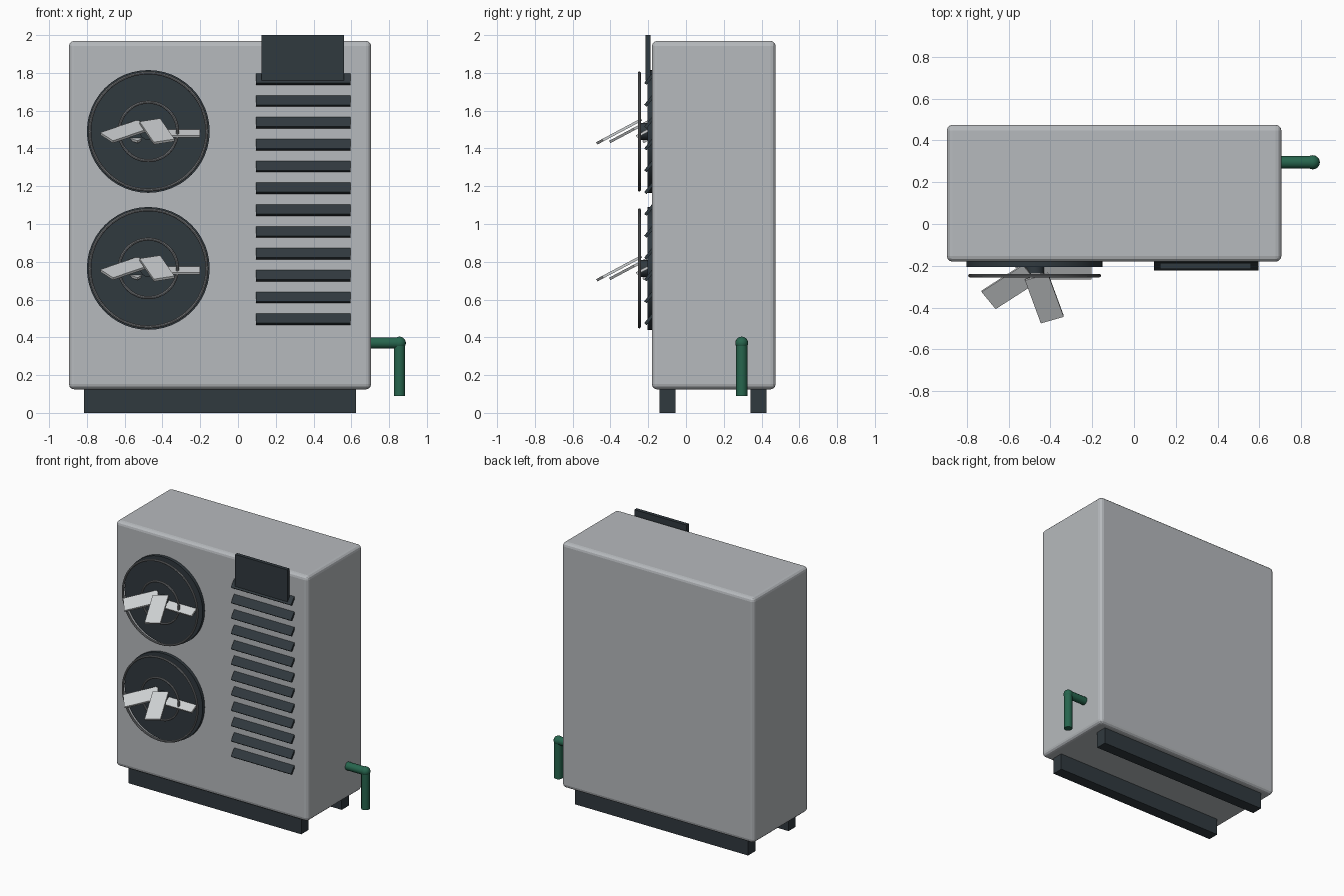
import bpy
from math import cos, sin, pi, radians
from mathutils import Matrix

if "Cube" in bpy.data.objects:
    bpy.data.objects.remove(bpy.data.objects["Cube"])


def material(name, rgb):
    m = bpy.data.materials.new(name)
    m.use_nodes = True
    m.diffuse_color = (*rgb, 1)
    m.node_tree.nodes["Principled BSDF"].inputs["Base Color"].default_value = (*rgb, 1)
    return m


BODY = material("light grey paint", (0.47, 0.49, 0.51))
DARK = material("dark slate", (0.03, 0.041, 0.049))
BLADE = material("pale blade metal", (0.62, 0.64, 0.65))
WIRE = material("guard steel", (0.2, 0.21, 0.22))
GREEN = material("green pipe", (0.02, 0.13, 0.075))


def finish(name, mat, smooth=False):
    ob = bpy.context.object
    ob.name = name
    ob.data.materials.append(mat)
    if smooth:
        bpy.ops.object.shade_smooth_by_angle(angle=radians(40))
    return ob


def box(name, center, size, mat, turn=Matrix()):
    bpy.ops.mesh.primitive_cube_add(size=1)
    ob = finish(name, mat)
    ob.data.transform(Matrix.Diagonal((*size, 1)))
    ob.matrix_world = Matrix.Translation(center) @ turn
    return ob


def cylinder(name, center, radius, depth, mat, rot=(0, 0, 0), sides=48):
    bpy.ops.mesh.primitive_cylinder_add(vertices=sides, radius=radius, depth=depth,
                                        location=center, rotation=rot)
    return finish(name, mat, True)


def ring(name, center, radius, wire):
    bpy.ops.mesh.primitive_torus_add(major_radius=radius, minor_radius=wire, location=center,
                                     rotation=(pi / 2, 0, 0), major_segments=48, minor_segments=8)
    return finish(name, WIRE, True)


# Cabinet with rounded edges
cabinet = box("cabinet", (-0.095, 0.147, 1.047), (1.6, 0.655, 1.845), BODY)
bevel = cabinet.modifiers.new("rounded edges", "BEVEL")
bevel.width = 0.028
bevel.segments = 3

# Base rails
for name, y in (("front_rail", -0.098), ("back_rail", 0.383)):
    box(name, (-0.095, y, 0.065), (1.44, 0.085, 0.13), DARK)

# Two fans: backing disc, guard rings, hub and five tilted blades
FAN_X = -0.475
TILT = Matrix.Rotation(radians(28), 4, "X")
for label, z in (("upper", 1.49), ("lower", 0.765)):
    cylinder(label + "_fan_disc", (FAN_X, -0.188, z), 0.325, 0.034, DARK, (pi / 2, 0, 0))
    ring(label + "_outer_guard", (FAN_X, -0.247, z), 0.31, 0.008)
    ring(label + "_inner_guard", (FAN_X, -0.247, z), 0.155, 0.008)
    cylinder(label + "_fan_hub", (FAN_X, -0.215, z), 0.045, 0.045, DARK, (pi / 2, 0, 0), 24)
    for i in range(5):
        a = i * 2 * pi / 5
        box(f"{label}_fan_blade_{i + 1}",
            (FAN_X + 0.15 * cos(a), -0.211 + 0.15 * sin(a), z),
            (0.245, 0.115, 0.014), BLADE, TILT @ Matrix.Rotation(a, 4, "Z"))

# Louvre slats sloping down towards the front
SLOPE = Matrix.Rotation(radians(51), 4, "X")
for i in range(12):
    box(f"louvre_slat_{i + 1}", (0.345, -0.195, 0.495 + i * 0.1156),
        (0.5, 0.064, 0.016), DARK, SLOPE)

# Control panel
box("control_panel", (0.343, -0.201, 1.88), (0.435, 0.028, 0.24), DARK)

# Pipe with rounded elbow
cylinder("pipe_outlet", (0.77, 0.295, 0.37), 0.03, 0.17, GREEN, (0, pi / 2, 0), 12)
cylinder("pipe_drop", (0.855, 0.295, 0.23), 0.03, 0.28, GREEN, sides=12)
bpy.ops.mesh.primitive_uv_sphere_add(segments=16, ring_count=8, radius=0.034,
                                     location=(0.855, 0.295, 0.37))
finish("pipe_elbow", GREEN, True)
